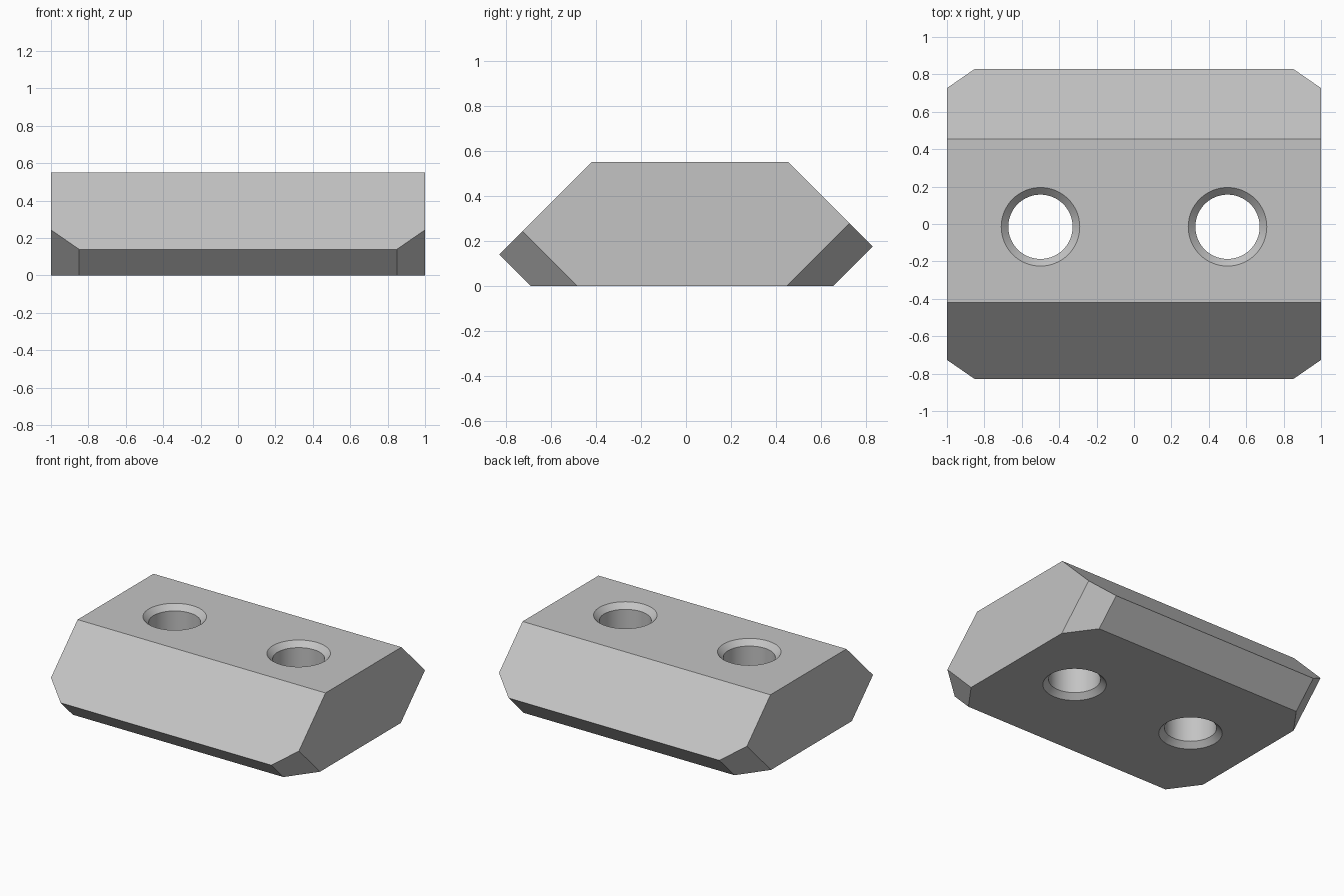
import bpy, bmesh, math
from mathutils import Vector

if "Cube" in bpy.data.objects:
    bpy.data.objects.remove(bpy.data.objects["Cube"], do_unlink=True)

grey = bpy.data.materials.new("light_grey")
grey.use_nodes = True
grey.diffuse_color = (0.55, 0.55, 0.55, 1)
grey.node_tree.nodes["Principled BSDF"].inputs["Base Color"].default_value = (0.55, 0.55, 0.55, 1)

HEIGHT = 0.55
HOLE_R, FLARE = 0.172, 0.038


def finish(bm, name):
    bmesh.ops.recalc_face_normals(bm, faces=bm.faces)
    mesh = bpy.data.meshes.new(name)
    bm.to_mesh(mesh)
    bm.free()
    mesh.materials.append(grey)
    obj = bpy.data.objects.new(name, mesh)
    bpy.context.collection.objects.link(obj)
    return obj


# Block: side profile (y, z) extruded along x
profile = [(-0.83, 0.14), (-0.69, 0), (0.655, 0), (0.83, 0.175), (0.455, HEIGHT), (-0.42, HEIGHT)]
bm = bmesh.new()
face = bm.faces.new([bm.verts.new((-1, y, z)) for y, z in profile])
ext = bmesh.ops.extrude_face_region(bm, geom=[face])
bmesh.ops.translate(bm, vec=(2, 0, 0), verts=[v for v in ext["geom"] if isinstance(v, bmesh.types.BMVert)])

# Slanted cuts across the four lower corners
for sx in (-1, 1):
    for sy, y0 in ((-1, 0.69), (1, 0.655)):
        normal = Vector((sx / 0.15, sy / 0.207, -1 / 0.207))
        cut = bmesh.ops.bisect_plane(
            bm, geom=bm.verts[:] + bm.edges[:] + bm.faces[:], dist=1e-5,
            plane_co=(sx * 0.85, sy * y0, 0), plane_no=normal, clear_outer=True)
        rim = [e for e in cut["geom_cut"] if isinstance(e, bmesh.types.BMEdge)]
        bmesh.ops.contextual_create(bm, geom=rim)
block = finish(bm, "block")


# Bolt holes flared at both ends
def hole_cutter(x):
    rings = [(HOLE_R + 2 * FLARE, -FLARE), (HOLE_R, FLARE),
             (HOLE_R, HEIGHT - FLARE), (HOLE_R + 2 * FLARE, HEIGHT + FLARE)]
    bm = bmesh.new()
    n = 64
    loops = [[bm.verts.new((x + r * math.cos(math.tau * i / n), r * math.sin(math.tau * i / n) - 0.015, z))
              for i in range(n)] for r, z in rings]
    for a, b in zip(loops, loops[1:]):
        for i in range(n):
            j = (i + 1) % n
            bm.faces.new((a[i], a[j], b[j], b[i]))
    bm.faces.new(loops[0])
    bm.faces.new(loops[-1])
    return finish(bm, "hole_cutter")


bpy.context.view_layer.objects.active = block
for x in (-0.5, 0.5):
    cutter = hole_cutter(x)
    cutter.hide_render = True
    mod = block.modifiers.new("bolt_hole", "BOOLEAN")
    mod.operation = "DIFFERENCE"
    mod.solver = "EXACT"
    mod.object = cutter
    bpy.ops.object.modifier_apply(modifier=mod.name)
    bpy.data.objects.remove(cutter, do_unlink=True)

# Smooth hole walls, crisp block edges
bpy.ops.object.select_all(action="DESELECT")
block.select_set(True)
bpy.ops.object.shade_smooth_by_angle(angle=math.radians(25))
